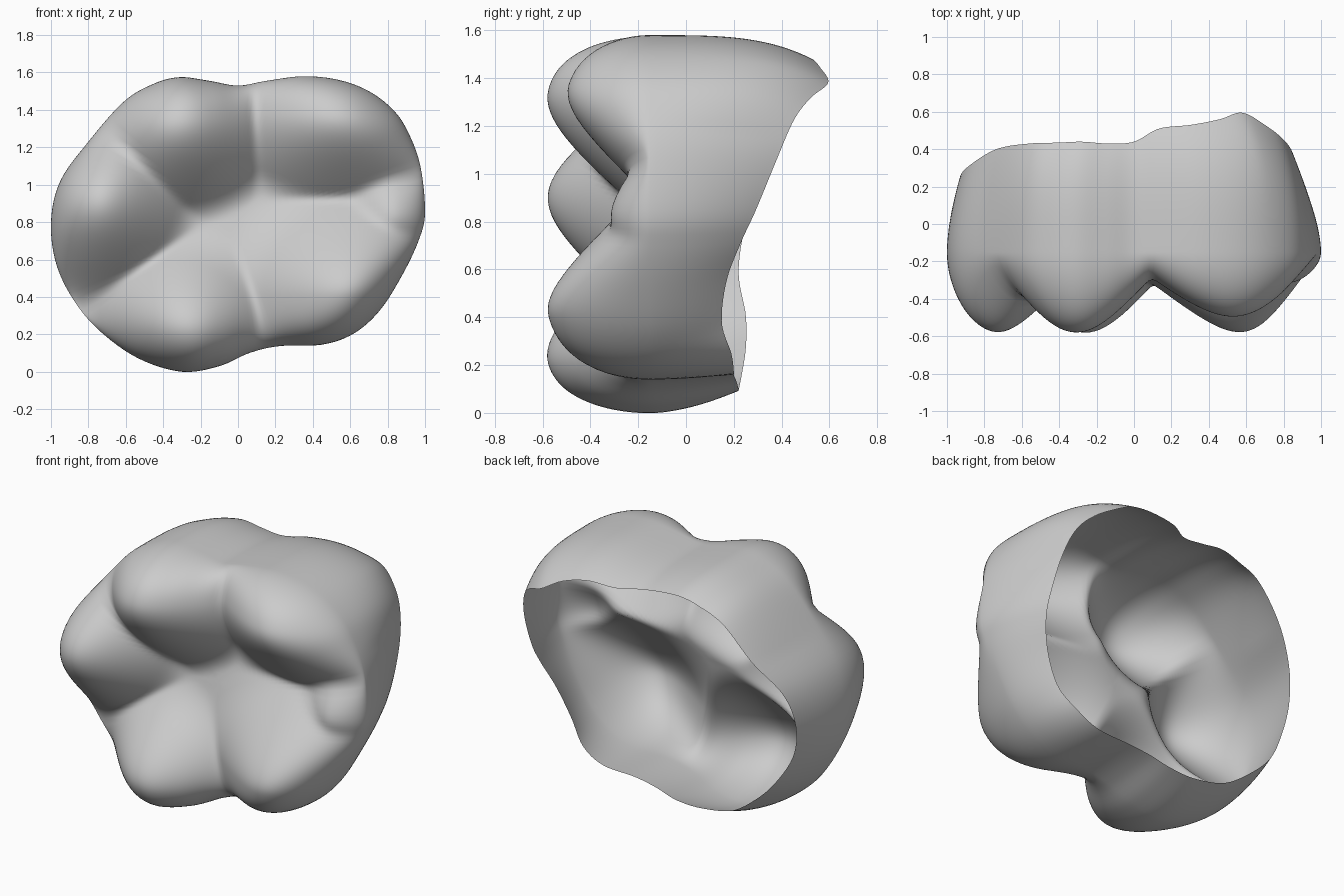
import bpy, math
from mathutils import Vector

if "Cube" in bpy.data.objects:
    bpy.data.objects.remove(bpy.data.objects["Cube"])

CENTRE = (0.0, 0.8)
BULGE_Y = -0.15      # depth at which the crown is widest
SEG, TOP_RINGS, WALL_RINGS = 168, 48, 20

# Outline seen from the front: x, z, depth of the open rim, inward taper at the rim
OUTLINE = [
    (1.00, 0.85, 0.29, 0.14), (0.975, 1.10, 0.38, 0.13), (0.91, 1.28, 0.45, 0.12),
    (0.83, 1.40, 0.52, 0.14), (0.70, 1.50, 0.595, 0.17), (0.54, 1.56, 0.56, 0.15),
    (0.35, 1.58, 0.53, 0.13), (0.15, 1.555, 0.51, 0.11), (0.00, 1.53, 0.44, 0.08),
    (-0.15, 1.555, 0.43, 0.09),
    (-0.31, 1.575, 0.44, 0.10), (-0.45, 1.54, 0.435, 0.10), (-0.61, 1.445, 0.43, 0.08),
    (-0.80, 1.23, 0.40, 0.08), (-0.95, 1.02, 0.31, 0.07), (-1.00, 0.80, 0.25, 0.07),
    (-0.97, 0.57, 0.22, 0.08), (-0.87, 0.37, 0.25, 0.09), (-0.73, 0.21, 0.25, 0.10),
    (-0.53, 0.07, 0.23, 0.10), (-0.30, 0.00, 0.22, 0.12), (-0.10, 0.03, 0.22, 0.09),
    (0.06, 0.10, 0.21, 0.05), (0.22, 0.137, 0.20, 0.03), (0.45, 0.145, 0.20, 0.04),
    (0.62, 0.205, 0.19, 0.07), (0.76, 0.33, 0.15, 0.10), (0.88, 0.52, 0.17, 0.12),
    (0.965, 0.70, 0.23, 0.13),
]
# Cusps: x, z, tip depth, flank slope, tip rounding, steepening towards the middle
CUSPS = [(-0.77, 0.91, -0.605, 1.2, 0.2, 1.0), (-0.32, 1.35, -0.595, 1.3, 0.25, 1.0),
         (0.57, 1.38, -0.525, 0.8, 0.25, 1.4), (0.63, 0.40, -0.615, 0.8, 0.2, 1.35),
         (-0.27, 0.20, -0.60, 1.3, 0.25, 1.0),
         (0.86, 0.82, -0.34, 0.9, 0.12, 1.0)]   # last one: low ridge on the right edge


def spline(points, u):
    """Closed Catmull-Rom through the points, u in 0..1."""
    n = len(points)
    i, t = divmod(u * n, 1.0)
    a, b, c, d = (Vector(points[(int(i) + k) % n]) for k in (-1, 0, 1, 2))
    return 0.5 * (2 * b + (c - a) * t + (2 * a - 5 * b + 4 * c - d) * t ** 2
                  + (3 * b - a - 3 * c + d) * t ** 3)


def soft_min(a, b, k):
    h = max(k - abs(a - b), 0) / k
    return min(a, b) - h * h * k / 4


def cusp_depth(x, z):
    """Rounded cones merged by a soft minimum over a gently sloping basin."""
    result = 1.0
    for cx, cz, tip, slope, r, steep in CUSPS:
        dx, dz = x - cx, z - cz
        if dz * (CENTRE[1] - cz) > 0:
            dz *= steep
        elif abs(CENTRE[1] - cz) > 0.3:      # fuller outer flanks
            dz *= 0.65
        if abs(cx) > 0.7 and dx * cx > 0:
            dx *= 0.65
        result = soft_min(result, tip + slope * (math.hypot(dx, dz, r) - r), 0.05)
    basin = -0.15 - 0.26 * (0.95 - z) + 0.2 * (x * x + (z - 0.8) ** 2)
    return soft_min(result, basin, 0.1)


rim = [spline(OUTLINE, j / SEG) for j in range(SEG)]
verts = [(CENTRE[0], cusp_depth(*CENTRE), CENTRE[1])]


def scaled(p, s):
    return CENTRE[0] + (p[0] - CENTRE[0]) * s, CENTRE[1] + (p[1] - CENTRE[1]) * s


# Chewing surface, rolling over into the side at the outline
for i in range(1, TOP_RINGS + 1):
    s = math.sin(i / TOP_RINGS * math.pi / 2)
    roll = math.sqrt(max(0.0, 1 - s ** 8))
    for p in rim:
        x, z = scaled(p, s)
        verts.append((x, BULGE_Y + (cusp_depth(x, z) - BULGE_Y) * roll, z))

# Side wall, tapering to the open back rim (later on the upper side)
for i in range(1, WALL_RINGS + 1):
    t = i / WALL_RINGS
    for p in rim:
        power = 1.7 + 1.8 * min(1, max(0, (p[1] - 1.2) / 0.3))
        x, z = scaled(p, 1 - p[3] * t ** power)
        verts.append((x, BULGE_Y + (p[2] - BULGE_Y) * t, z))

faces = [(0, 1 + j, 1 + (j + 1) % SEG) for j in range(SEG)]
for i in range(TOP_RINGS + WALL_RINGS - 1):
    a, b = 1 + i * SEG, 1 + (i + 1) * SEG
    for j in range(SEG):
        k = (j + 1) % SEG
        faces.append((a + j, b + j, b + k, a + k))

mesh = bpy.data.meshes.new("molar_crown")
mesh.from_pydata(verts, [], faces)
mesh.polygons.foreach_set("use_smooth", [True] * len(faces))
mesh.update()
crown = bpy.data.objects.new("molar_crown", mesh)
bpy.context.collection.objects.link(crown)
